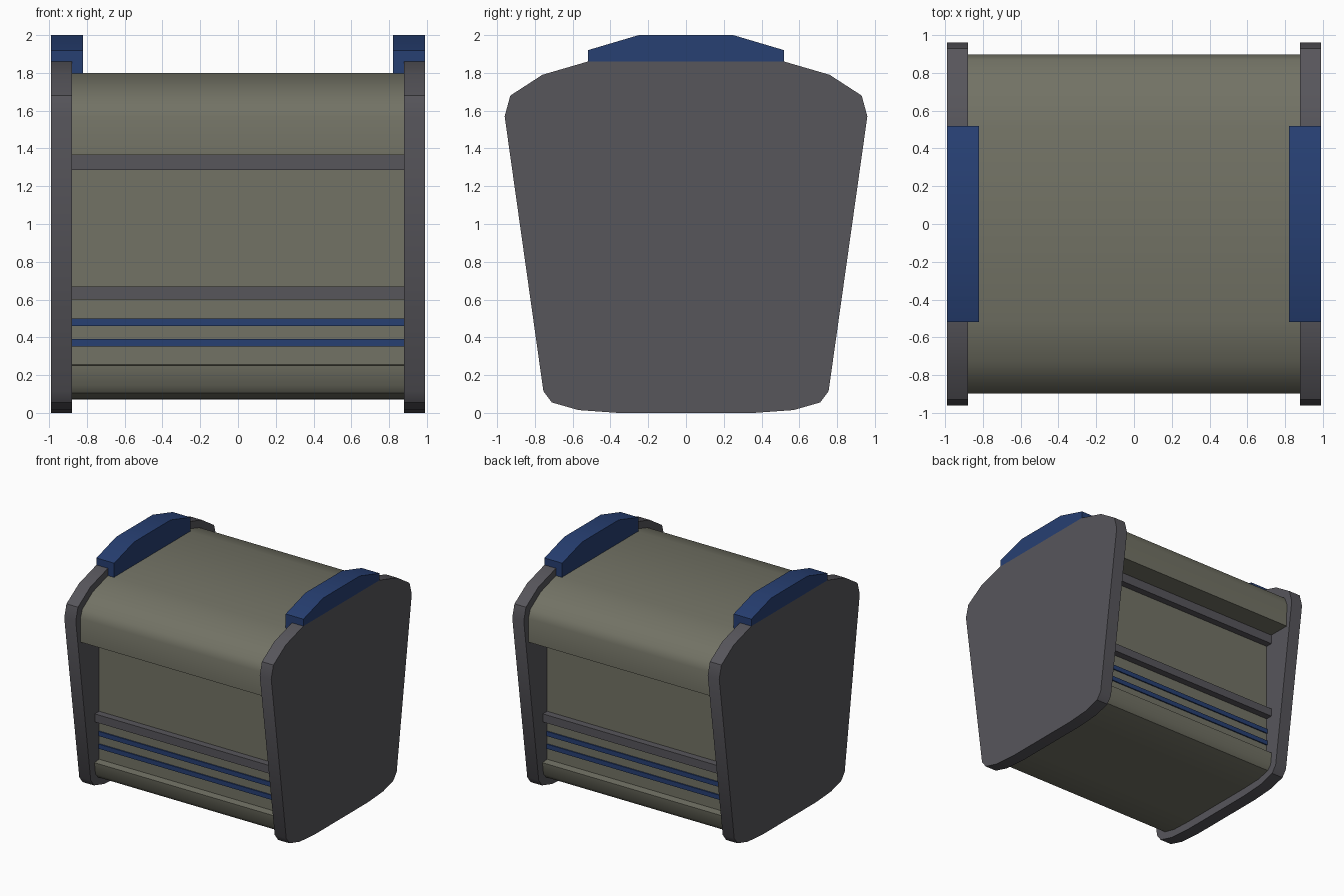
import bpy, bmesh, math

if "Cube" in bpy.data.objects:
    bpy.data.objects.remove(bpy.data.objects["Cube"])


def material(name, rgb):
    m = bpy.data.materials.new(name)
    m.diffuse_color = (*rgb, 1)
    m.use_nodes = True
    m.node_tree.nodes["Principled BSDF"].inputs["Base Color"].default_value = m.diffuse_color
    return m


OLIVE = material("olive", (0.17, 0.17, 0.13))
GREY = material("dark_grey", (0.095, 0.092, 0.105))
BLUE = material("blue", (0.02, 0.05, 0.17))


def loft(name, sections, mat):
    """Closed solid through a list of matching point loops."""
    bm = bmesh.new()
    rings = [[bm.verts.new(p) for p in s] for s in sections]
    n = len(rings[0])
    for a, b in zip(rings, rings[1:]):
        for i in range(n):
            j = (i + 1) % n
            bm.faces.new((a[i], a[j], b[j], b[i]))
    bm.faces.new(rings[0])
    bm.faces.new(rings[-1])
    bmesh.ops.recalc_face_normals(bm, faces=bm.faces)
    me = bpy.data.meshes.new(name)
    bm.to_mesh(me)
    bm.free()
    me.materials.append(mat)
    me.shade_smooth()
    me.set_sharp_from_angle(angle=math.radians(35))
    ob = bpy.data.objects.new(name, me)
    bpy.context.collection.objects.link(ob)
    return ob


def extrude_x(name, profile, x0, x1, mat):
    return loft(name, [[(x, y, z) for y, z in profile] for x in (x0, x1)], mat)


def symmetric(half):
    """Mirror a half profile (bottom to top, y > 0) across y = 0."""
    return half + [(-y, z) for y, z in reversed(half)]


# Main body: overhanging hood, recessed wall and lower lip
body = symmetric([(0.35, 0.07), (0.54, 0.077), (0.655, 0.105), (0.69, 0.145),
                  (0.705, 0.25), (0.64, 0.255), (0.64, 1.365),
                  (0.895, 1.365), (0.897, 1.57), (0.87, 1.64),
                  (0.73, 1.735), (0.51, 1.80)])
extrude_x("body", body, -0.88, 0.88, OLIVE)

# Tapered side panels and their blue top caps
panel = symmetric([(0.36, 0.0), (0.57, 0.015), (0.71, 0.055), (0.755, 0.115),
                   (0.96, 1.57), (0.93, 1.68), (0.76, 1.79), (0.52, 1.86)])
for side, s in (("left", -1), ("right", 1)):
    extrude_x(f"{side}_side_panel", panel, s * 0.88, s * 0.99, GREY)
    cap = []
    for y, top in ((-0.52, 1.92), (-0.25, 2.0), (0.25, 2.0), (0.52, 1.92)):
        cap.append([(s * x, y, z) for x, z in
                    ((0.82, 1.79), (0.88, 1.79), (0.88, 1.86),
                     (0.99, 1.86), (0.99, top), (0.82, top))])
    loft(f"{side}_top_cap", cap, BLUE)

# Horizontal rails and stripes on the front and back walls
bars = [("upper_rail", 1.285, 1.365, 0.70, GREY),
        ("lower_rail", 0.60, 0.67, 0.70, GREY),
        ("upper_stripe", 0.46, 0.50, 0.65, BLUE),
        ("lower_stripe", 0.35, 0.39, 0.65, BLUE)]
for end, s in (("front", -1), ("back", 1)):
    for name, z0, z1, y, mat in bars:
        rect = [(s * 0.63, z0), (s * y, z0), (s * y, z1), (s * 0.63, z1)]
        extrude_x(f"{end}_{name}", rect, -0.88, 0.88, mat)
